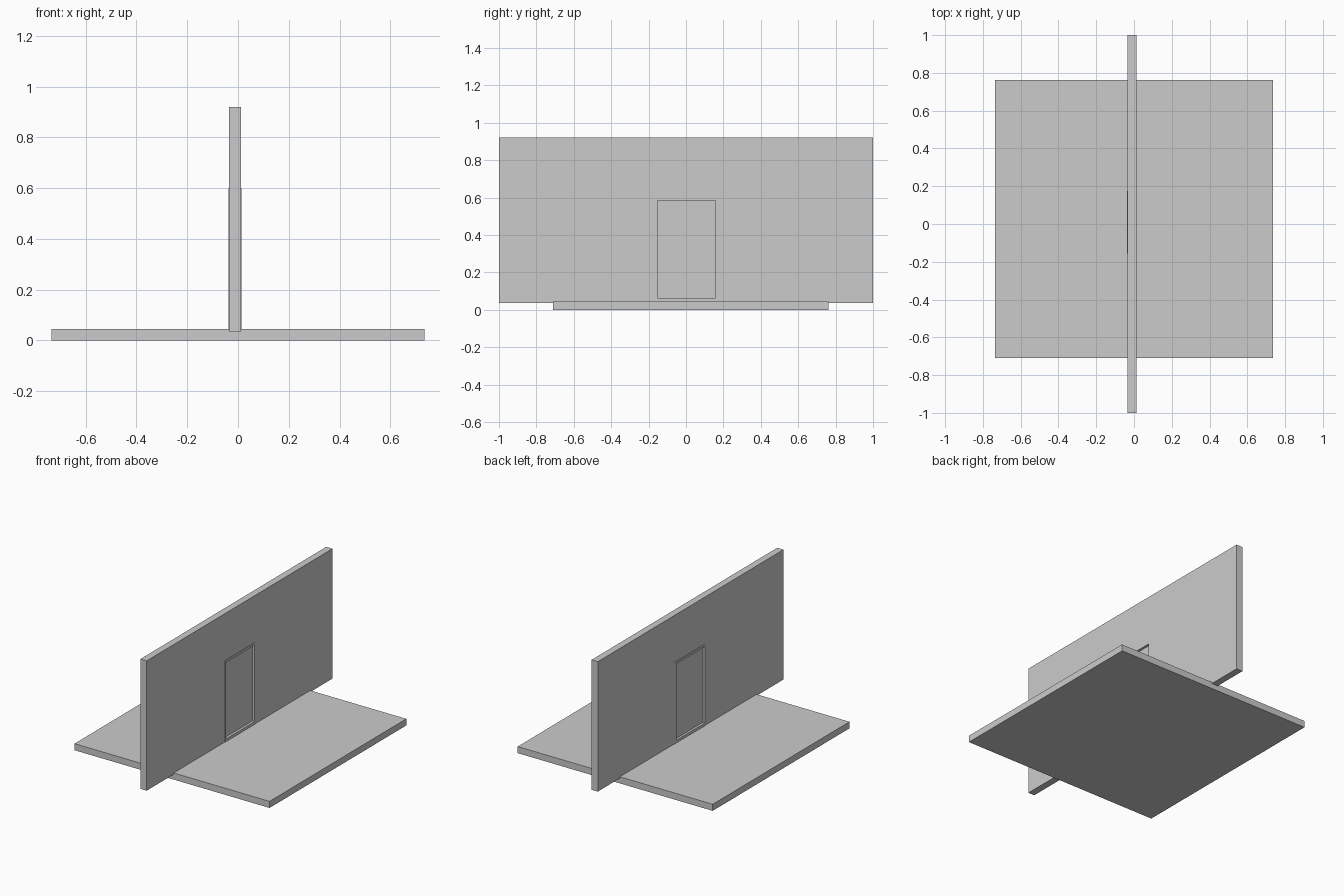
import bpy

if "Cube" in bpy.data.objects:
    bpy.data.objects.remove(bpy.data.objects["Cube"])


def box(name, x0, x1, y0, y1, z0, z1):
    bpy.ops.mesh.primitive_cube_add(size=1, location=((x0 + x1) / 2, (y0 + y1) / 2, (z0 + z1) / 2))
    ob = bpy.context.object
    ob.name = name
    ob.scale = (x1 - x0, y1 - y0, z1 - z0)
    bpy.ops.object.transform_apply(location=False, rotation=False, scale=True)
    return ob


def ring(name, x0, x1, outer, inner):
    """Rectangular frame in the yz plane, extruded along x."""
    def loop(r):
        a, b, c, d = r
        return [(a, c), (b, c), (b, d), (a, d)]
    pts = loop(outer) + loop(inner)
    verts = [(x, y, z) for x in (x0, x1) for y, z in pts]
    faces = []
    for i in range(4):
        j = (i + 1) % 4
        faces += [(i, i + 4, j + 4, j), (i + 8, j + 8, j + 12, i + 12),
                  (i, j, j + 8, i + 8), (i + 4, i + 12, j + 12, j + 4)]
    me = bpy.data.meshes.new(name)
    me.from_pydata(verts, [], faces)
    ob = bpy.data.objects.new(name, me)
    bpy.context.collection.objects.link(ob)
    return ob


opening = (-0.152, 0.158, 0.064, 0.584)

# floor slab
box("floor", -0.735, 0.735, -0.71, 0.762, 0, 0.045)
# wall with a door opening
ring("wall", -0.035, 0.012, (-1, 1, 0.035, 0.92), opening)
# thin casing standing slightly proud of both wall faces
ring("door_frame", -0.0375, 0.0145, (-0.155, 0.175, 0.035, 0.6), opening)
# door leaf recessed in the opening
box("door", -0.022, -0.002, -0.152, 0.158, 0.064, 0.584)
